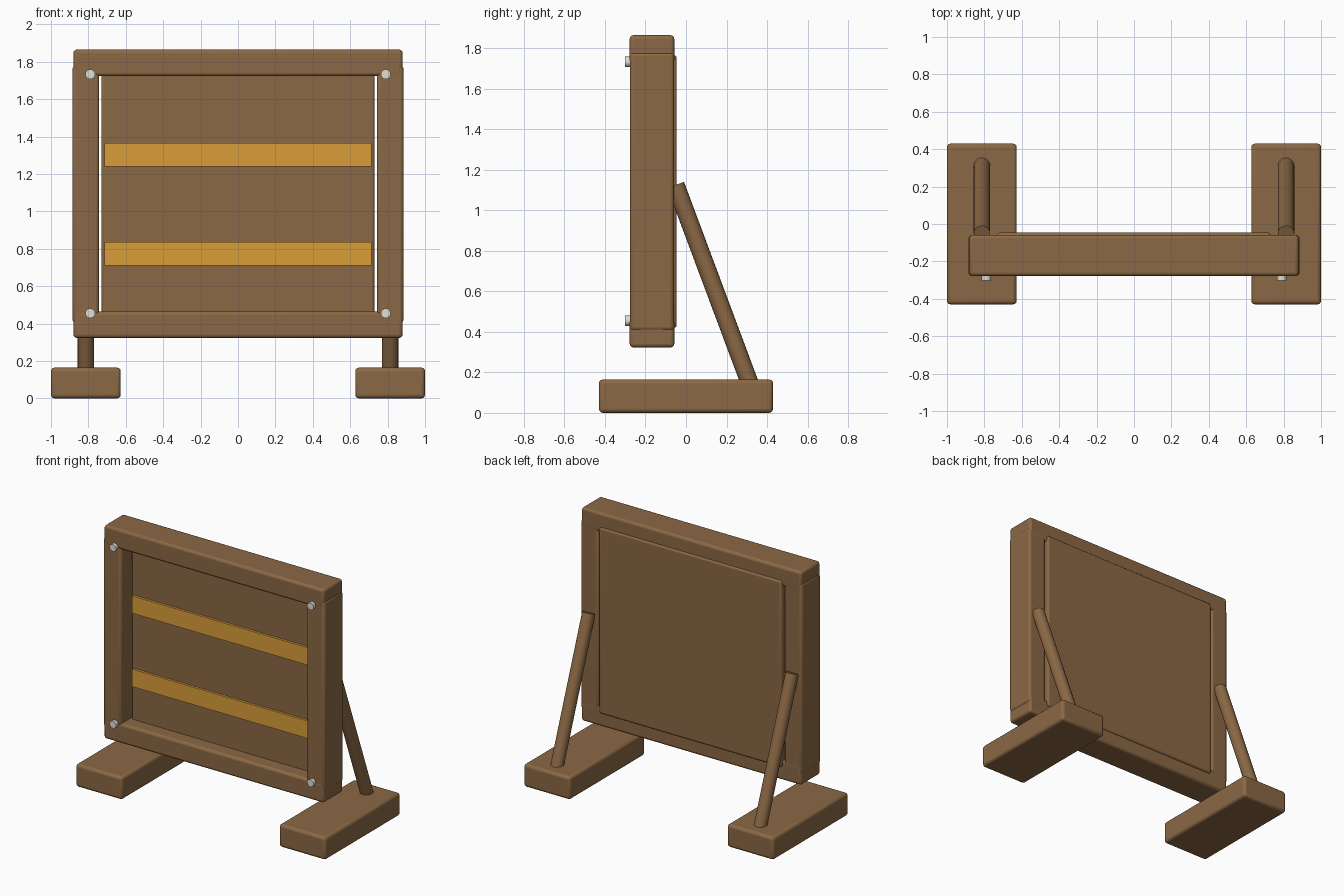
import bpy, math
from mathutils import Vector

if "Cube" in bpy.data.objects:
    bpy.data.objects.remove(bpy.data.objects["Cube"])


def material(name, rgb):
    m = bpy.data.materials.new(name)
    m.diffuse_color = (*rgb, 1)
    m.use_nodes = True
    m.node_tree.nodes["Principled BSDF"].inputs["Base Color"].default_value = m.diffuse_color
    return m


wood = material("brown_wood", (0.26, 0.14, 0.06))
amber = material("amber_stripe", (0.70, 0.34, 0.04))
steel = material("pale_steel", (0.75, 0.72, 0.66))


def box(name, lo, hi, mat, bevel=0.0):
    lo, hi = Vector(lo), Vector(hi)
    bpy.ops.mesh.primitive_cube_add(size=1, location=(lo + hi) / 2)
    ob = bpy.context.object
    ob.name = name
    ob.scale = hi - lo
    bpy.ops.object.transform_apply(location=False, rotation=False, scale=True)
    ob.data.materials.append(mat)
    if bevel:
        mod = ob.modifiers.new("rounded_edges", 'BEVEL')
        mod.width = bevel
        mod.segments = 3
        bpy.ops.object.shade_smooth_by_angle(angle=math.radians(35))
    return ob


def rod(name, a, b, radius, mat, sides):
    a, b = Vector(a), Vector(b)
    bpy.ops.mesh.primitive_cylinder_add(vertices=sides, radius=radius,
                                        depth=(b - a).length, location=(a + b) / 2)
    ob = bpy.context.object
    ob.name = name
    ob.rotation_euler = (b - a).to_track_quat('Z', 'Y').to_euler()
    ob.data.materials.append(mat)
    bpy.ops.object.shade_smooth_by_angle(angle=math.radians(35))
    return ob


# Top and bottom rails of the frame
box("top_rail", (-0.88, -0.278, 1.723), (0.88, -0.058, 1.865), wood, 0.018)
box("bottom_rail", (-0.88, -0.278, 0.323), (0.88, -0.058, 0.465), wood, 0.018)

# Recessed back panel, slightly proud of the frame at the rear
box("back_panel", (-0.73, -0.175, 0.42), (0.73, -0.046, 1.765), wood, 0.014)

# Amber stripes across the panel
for name, z in (("lower_stripe", 0.773), ("upper_stripe", 1.303)):
    box(name, (-0.713, -0.192, z - 0.063), (0.713, -0.17, z + 0.063), amber)

for side, s in (("left", -1), ("right", 1)):
    # Side stile of the frame
    x0, x1 = sorted((s * 0.742, s * 0.885))
    box(side + "_stile", (x0, -0.277, 0.405), (x1, -0.059, 1.78), wood, 0.018)
    # Foot block
    x0, x1 = sorted((s * 0.627, s * 1.0))
    box(side + "_foot", (x0, -0.43, 0), (x1, 0.43, 0.165), wood, 0.02)
    # Sloping rear strut from foot to frame
    rod(side + "_strut", (s * 0.813, 0.328, 0.11), (s * 0.813, -0.051, 1.125),
        0.044, wood, 20)
    # Bolt heads at the frame corners
    for level, z in (("lower", 0.455), ("upper", 1.733)):
        rod(side + "_" + level + "_bolt", (s * 0.79, -0.27, z),
            (s * 0.79, -0.302, z), 0.026, steel, 16)
